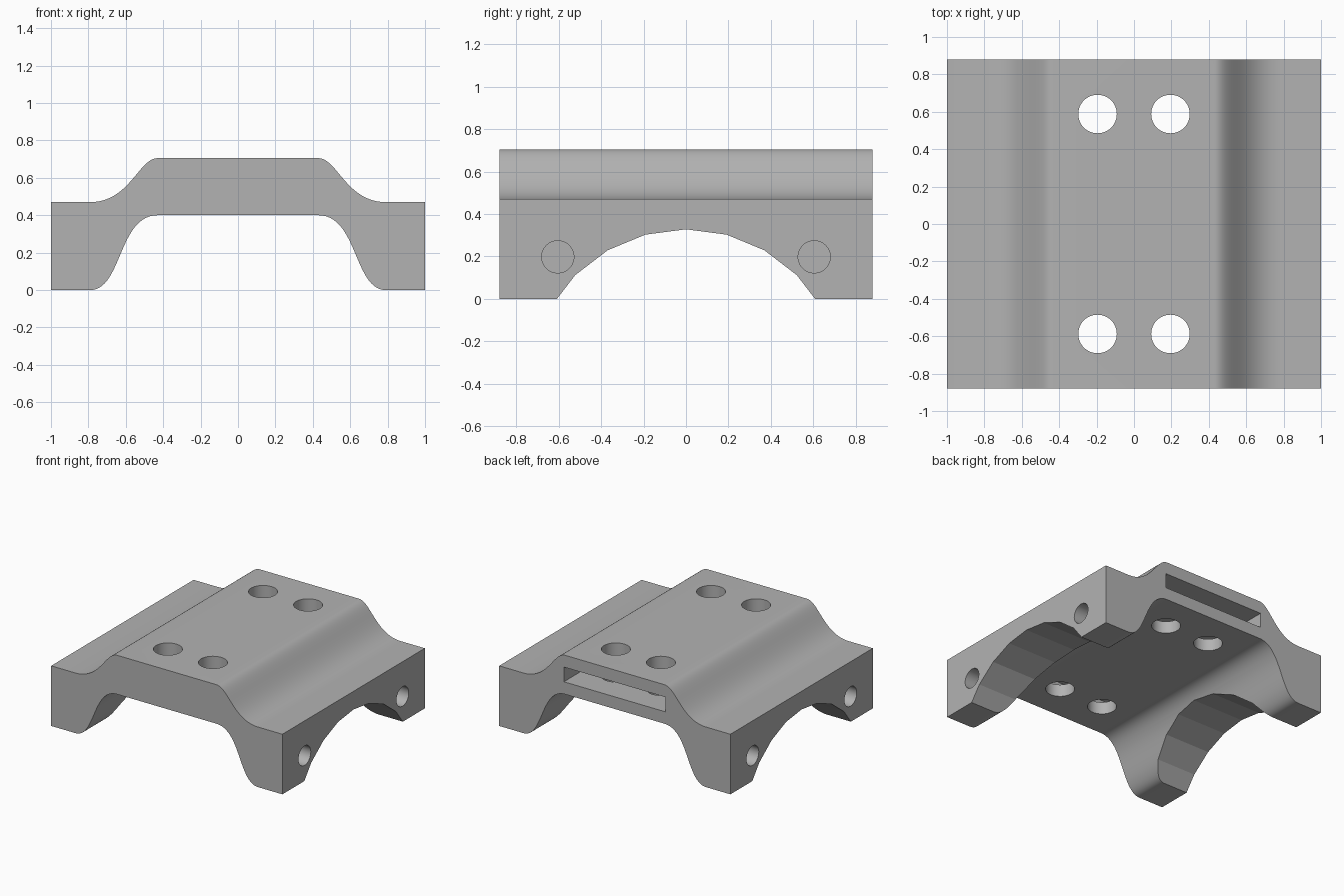
import bpy, bmesh, math
from mathutils import Vector, Matrix
from mathutils.geometry import interpolate_bezier

cube = bpy.data.objects.get("Cube")
if cube:
    bpy.data.objects.remove(cube, do_unlink=True)

HALF_DEPTH = 0.88

# Single plain grey
grey = bpy.data.materials.new("grey")
grey.use_nodes = True
colour = (0.45, 0.45, 0.45, 1)
grey.diffuse_color = colour
grey.node_tree.nodes["Principled BSDF"].inputs["Base Color"].default_value = colour


def make_object(name, bm):
    bmesh.ops.recalc_face_normals(bm, faces=bm.faces)
    mesh = bpy.data.meshes.new(name)
    bm.to_mesh(mesh)
    bm.free()
    mesh.materials.append(grey)
    obj = bpy.data.objects.new(name, mesh)
    bpy.context.collection.objects.link(obj)
    return obj


def s_curve(points):
    handles = [Vector((x, 0, z)) for x, z in points]
    return interpolate_bezier(*handles, 28)


def cylinder(name, radius, length, sides, place, axis="Z"):
    bm = bmesh.new()
    turn = Matrix.Rotation(math.pi / 2, 4, "Y") if axis == "X" else Matrix()
    bmesh.ops.create_cone(bm, cap_ends=True, segments=sides, radius1=radius, radius2=radius,
                          depth=length, matrix=Matrix.Translation(place) @ turn)
    return make_object(name, bm)


def box(name, low, high):
    low, high = Vector(low), Vector(high)
    bm = bmesh.new()
    bmesh.ops.create_cube(bm, size=1, matrix=Matrix.Translation((low + high) / 2)
                          @ Matrix.Diagonal((*(high - low), 1)))
    return make_object(name, bm)


# Bracket body: half outline mirrored and extruded front to back
lower = s_curve([(0.43, 0.40), (0.64, 0.40), (0.62, 0), (0.79, 0)])
upper = s_curve([(0.79, 0.47), (0.58, 0.47), (0.53, 0.705), (0.43, 0.705)])
half = lower + [Vector((1, 0, 0)), Vector((1, 0, 0.47))] + upper
outline = half + [Vector((-p.x, 0, p.z)) for p in reversed(half)]
bm = bmesh.new()
front = bm.faces.new([bm.verts.new((p.x, -HALF_DEPTH, p.z)) for p in outline])
back = bmesh.ops.extrude_face_region(bm, geom=[front])["geom"]
bmesh.ops.translate(bm, vec=(0, 2 * HALF_DEPTH, 0),
                    verts=[v for v in back if isinstance(v, bmesh.types.BMVert)])
body = make_object("bracket_body", bm)

# Arch through both legs, and the slot open at the back
cutters = [
    cylinder("arch_cutter", 0.74, 3, 24, (0, 0, -0.412), "X"),
    box("slot_cutter", (-0.44, -0.80, 0.495), (0.44, 1.0, 0.61)),
]

# Vertical bolt holes and blind side holes
for sx in (-1, 1):
    for sy in (-1, 1):
        cutters.append(cylinder("bolt_hole_cutter", 0.103, 1, 48, (sx * 0.195, sy * 0.588, 0.55)))
        cutters.append(cylinder("side_hole_cutter", 0.076, 0.5, 48, (sx * 1.0, sy * 0.605, 0.198), "X"))

bpy.context.view_layer.objects.active = body
for cutter in cutters:
    cutter.hide_render = True
    cut = body.modifiers.new(cutter.name, "BOOLEAN")
    cut.operation = "DIFFERENCE"
    cut.solver = "EXACT"
    cut.object = cutter
    bpy.ops.object.modifier_apply(modifier=cut.name)
    bpy.data.objects.remove(cutter, do_unlink=True)

# Smooth the bends and holes while the arch keeps its facets
bpy.ops.object.select_all(action="DESELECT")
body.select_set(True)
bpy.ops.object.shade_smooth_by_angle(angle=math.radians(13))
